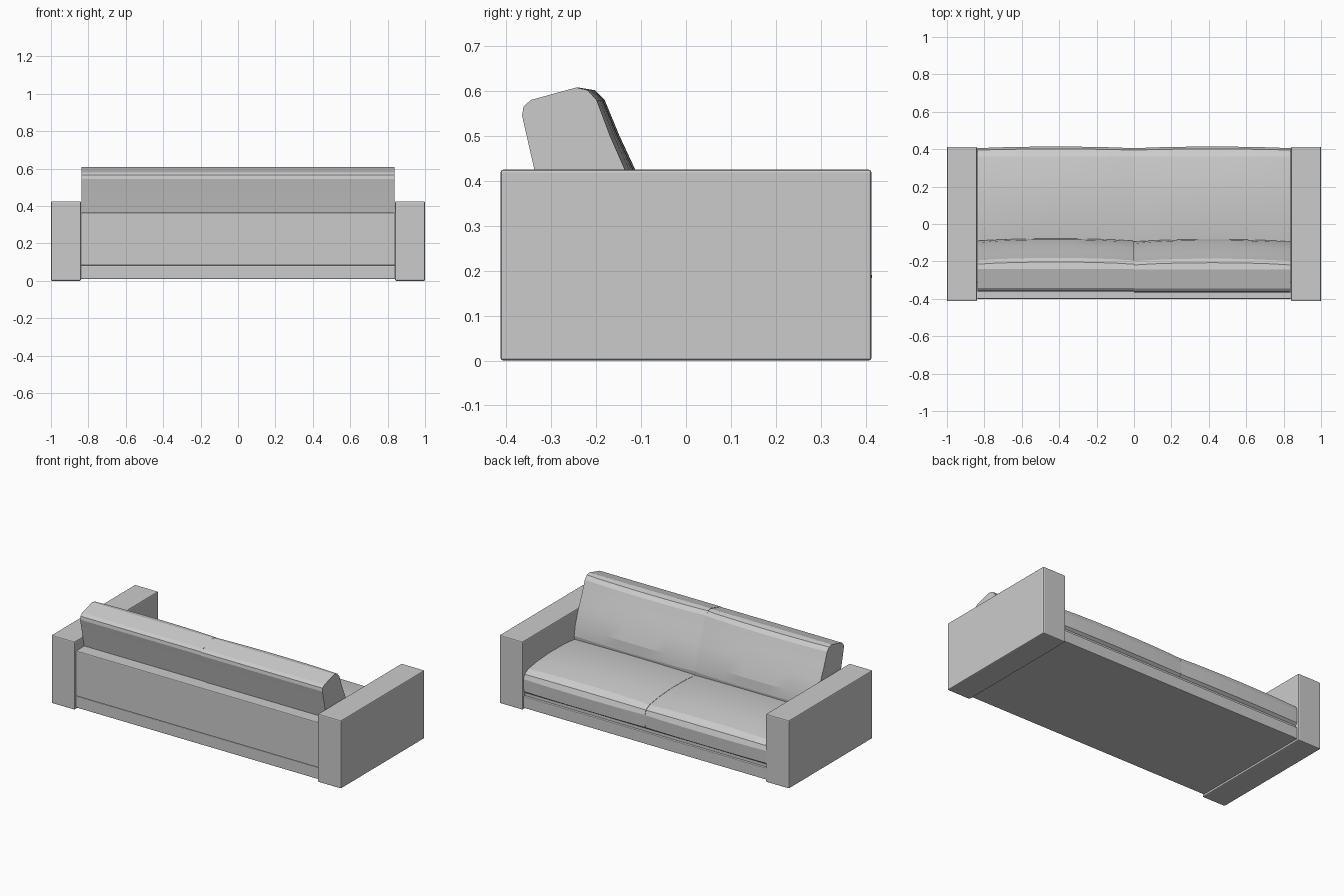
import bpy, bmesh, math

if "Cube" in bpy.data.objects:
    bpy.data.objects.remove(bpy.data.objects["Cube"])


def box(name, lo, hi, bevel):
    """Bevelled box between two corners."""
    bpy.ops.mesh.primitive_cube_add(size=1, location=[(a + b) / 2 for a, b in zip(lo, hi)])
    ob = bpy.context.object
    ob.name = name
    ob.scale = [b - a for a, b in zip(lo, hi)]
    bpy.ops.object.transform_apply(location=False, rotation=False, scale=True)
    mod = ob.modifiers.new("soft_edges", 'BEVEL')
    mod.width = bevel
    mod.segments = 2
    return ob


def cushion(name, profile, x0, x1, shift=0.0, steps=8):
    """Loft a (y, z, bulge_y, bulge_z) profile along x, swelling in the middle."""
    bm = bmesh.new()
    rings = []
    for i in range(steps + 1):
        t = i / steps
        swell = math.sin(math.pi * t) ** 0.7 if 0 < i < steps else 0.0
        rings.append([bm.verts.new((x0 + (x1 - x0) * t, y + by * swell + shift, z + bz * swell))
                      for y, z, by, bz in profile])
    n = len(profile)
    for a, b in zip(rings, rings[1:]):
        for j in range(n):
            k = (j + 1) % n
            bm.faces.new((a[j], a[k], b[k], b[j]))
    bm.faces.new(rings[0])
    bm.faces.new(rings[-1][::-1])
    bmesh.ops.recalc_face_normals(bm, faces=bm.faces)
    mesh = bpy.data.meshes.new(name)
    bm.to_mesh(mesh)
    bm.free()
    ob = bpy.data.objects.new(name, mesh)
    bpy.context.collection.objects.link(ob)
    bpy.ops.object.select_all(action='DESELECT')
    ob.select_set(True)
    bpy.context.view_layer.objects.active = ob
    bpy.ops.object.shade_smooth_by_angle(angle=math.radians(12))


# Block arms
box("arm_left", (-1.0, -0.413, 0), (-0.84, 0.413, 0.425), 0.006)
box("arm_right", (0.84, -0.413, 0), (1.0, 0.413, 0.425), 0.006)

# Plinth, recessed seat deck and back panel
box("base", (-0.84, -0.40, 0.01), (0.84, 0.405, 0.082), 0.004)
box("seat_deck", (-0.84, -0.33, 0.078), (0.84, 0.39, 0.11), 0.002)
box("back_panel", (-0.84, -0.40, 0.082), (0.84, -0.31, 0.365), 0.005)

# Crowned seat cushion section
seat = [(-0.30, 0.10, 0, 0), (0.39, 0.10, 0, 0), (0.403, 0.112, 0.006, 0),
        (0.405, 0.19, 0.009, 0), (0.395, 0.217, 0.006, 0.005), (0.36, 0.236, 0, 0.010),
        (0.27, 0.250, 0, 0.012), (0.15, 0.258, 0, 0.014), (0.0, 0.256, 0, 0.012),
        (-0.12, 0.245, 0, 0.008), (-0.30, 0.22, 0, 0)]

# Leaning back cushion section
back = [(-0.29, 0.22, 0, 0), (-0.32, 0.365, 0, 0), (-0.361, 0.545, 0, 0),
        (-0.358, 0.565, 0, 0), (-0.342, 0.58, 0, 0), (-0.24, 0.608, 0, 0),
        (-0.215, 0.602, 0.012, 0), (-0.195, 0.58, 0.014, 0), (-0.165, 0.50, 0.017, 0),
        (-0.132, 0.425, 0.019, 0), (-0.10, 0.33, 0.017, 0), (-0.09, 0.27, 0.012, 0),
        (-0.095, 0.22, 0.008, 0)]

for side, x0, x1, shift in (("left", -0.838, -0.001, 0.0), ("right", 0.001, 0.838, -0.004)):
    cushion("seat_cushion_" + side, seat, x0, x1)
    cushion("back_cushion_" + side, back, x0, x1, shift)
